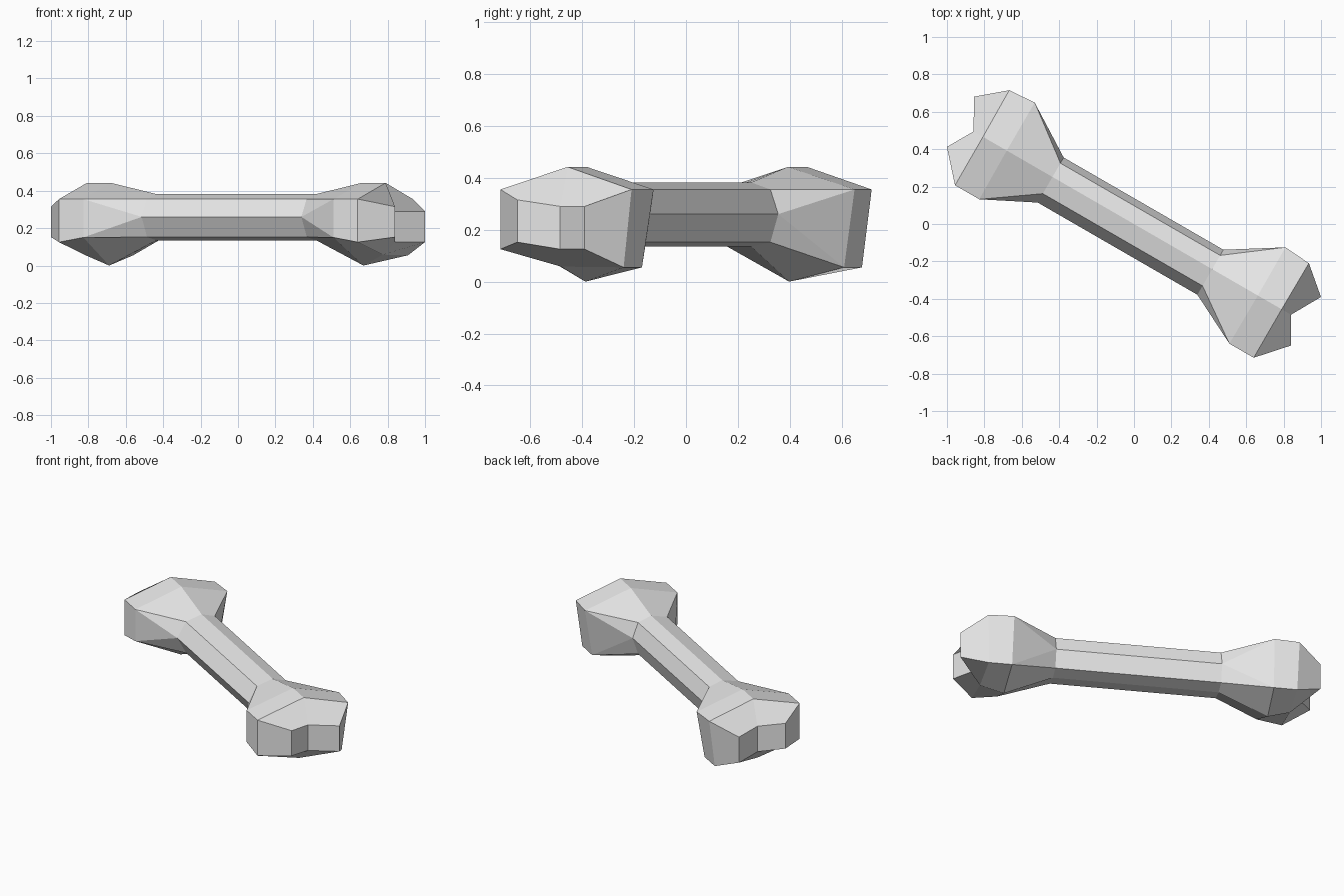
import bpy, bmesh, math

cube = bpy.data.objects.get("Cube")
if cube:
    bpy.data.objects.remove(cube)

# One flat grey for the whole bone
grey = bpy.data.materials.new("bone_grey")
grey.use_nodes = True
COLOUR = (0.8, 0.8, 0.8, 1)
grey.diffuse_color = COLOUR
bsdf = next(n for n in grey.node_tree.nodes if n.type == 'BSDF_PRINCIPLED')
bsdf.inputs["Base Color"].default_value = COLOUR

# Cross-sections as (width, height), running round from the top ridge
SHAFT_U = 0.493
SHAFT = [(0, .387), (-.103, .36), (-.158, .265), (-.1, .157),
         (0, .14), (.085, .157), (.12, .265), (.085, .36)]
# Knob points as (along, width, height): ridge, front side, keel, back side
INNER = [(.775, 0, .447), (.772, -.299, .36), (.772, -.299, .155),
         (.785, 0, .005), (.779, .248, .06), (.774, .297, .36)]
OUTER = [(.922, 0, .447), (.922, -.299, .36), (.922, -.299, .13),
         (.922, -.03, .063), (.918, .247, .06), (.925, .286, .36)]
# Tip: notch in the middle, a lobe on either side
TIP = [(.98, 0, .295), (1.062, -.143, .32), (1.062, -.143, .157),
       (.98, 0, .13), (1.071, .162, .13), (1.071, .162, .295)]

bm = bmesh.new()


def ring(points, side):
    return [bm.verts.new((side * u, v, z)) for u, v, z in points]


def bridge(a, b):
    n = len(a)
    for i in range(n):
        j = (i + 1) % n
        bm.faces.new((a[i], a[j], b[j], b[i]))


def knob(side):
    s = ring([(SHAFT_U, v, z) for v, z in SHAFT], side)
    k, o, t = (ring(p, side) for p in (INNER, OUTER, TIP))
    # Flare from the eight-sided shaft to the six-sided knob
    for face in ((k[0], k[1], s[1], s[0]), (k[1], s[2], s[1]),
                 (k[1], k[2], s[2]), (k[2], s[3], s[2]),
                 (k[2], k[3], s[4], s[3]), (k[3], k[4], s[5], s[4]),
                 (k[4], s[6], s[5]), (k[4], k[5], s[6]),
                 (k[5], s[7], s[6]), (k[5], k[0], s[0], s[7])):
        bm.faces.new(face)
    bridge(k, o)
    bridge(o, t)
    # End walls either side of the notch
    bm.faces.new((t[0], t[1], t[2], t[3]))
    bm.faces.new((t[0], t[3], t[4], t[5]))
    return s


# Two mirrored knobs joined by the shaft
bridge(knob(1), knob(-1))
bmesh.ops.recalc_face_normals(bm, faces=bm.faces[:])
mesh = bpy.data.meshes.new("bone")
bm.to_mesh(mesh)
bm.free()
mesh.materials.append(grey)

# Lay the bone diagonally
bone = bpy.data.objects.new("bone", mesh)
bone.rotation_euler.z = math.radians(-30)
bone.location = (-.009, .005, -.005)
bpy.context.collection.objects.link(bone)
